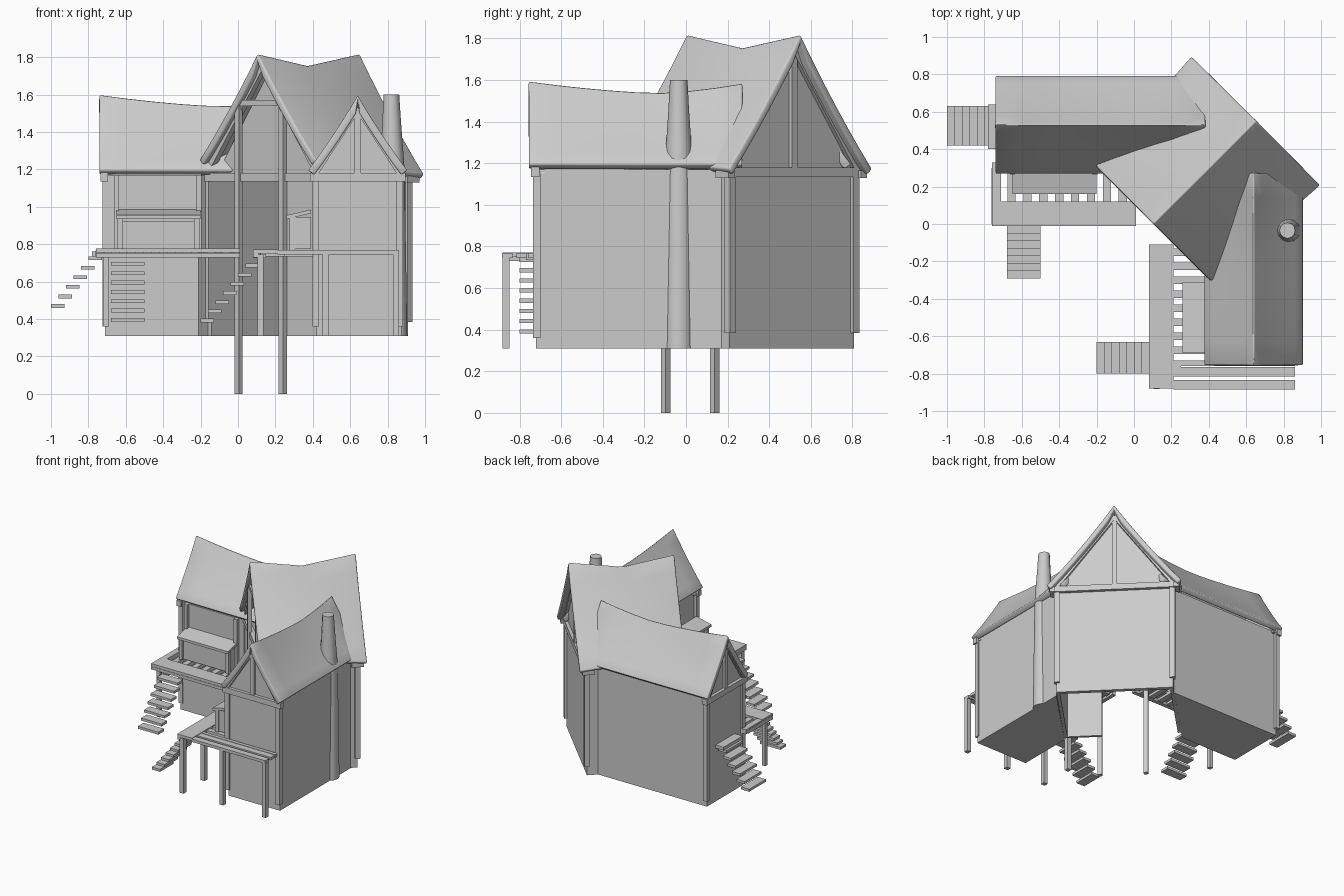
import bpy, bmesh, math
from mathutils import Matrix, Vector

if "Cube" in bpy.data.objects:
    bpy.data.objects.remove(bpy.data.objects["Cube"])

# Local frames: +x runs along each ridge towards the back of the house
WORLD = Matrix.Identity(4)
LEFT = Matrix.Translation((0, .53, 0))
RIGHT = Matrix.Translation((.64, 0, 0)) @ Matrix.Rotation(math.pi / 2, 4, 'Z')
MAIN = Matrix.Translation((.05, -.05, 0)) @ Matrix.Rotation(math.pi / 4, 4, 'Z')


def finish(name, bm, frame=WORLD):
    bmesh.ops.recalc_face_normals(bm, faces=bm.faces)
    me = bpy.data.meshes.new(name)
    bm.to_mesh(me)
    bm.free()
    ob = bpy.data.objects.new(name, me)
    ob.matrix_world = frame
    bpy.context.collection.objects.link(ob)
    return ob


def smooth(ob, deg):
    bpy.ops.object.select_all(action='DESELECT')
    ob.select_set(True)
    bpy.context.view_layer.objects.active = ob
    bpy.ops.object.shade_smooth_by_angle(angle=math.radians(deg))


def box(name, x0, x1, y0, y1, z0, z1, frame=WORLD):
    bm = bmesh.new()
    m = Matrix.LocRotScale(((x0 + x1) / 2, (y0 + y1) / 2, (z0 + z1) / 2), None,
                           (x1 - x0, y1 - y0, z1 - z0))
    bmesh.ops.create_cube(bm, size=1, matrix=m)
    return finish(name, bm, frame)


def prism(name, pts, offset, frame=WORLD):
    bm = bmesh.new()
    f = bm.faces.new([bm.verts.new(p) for p in pts])
    new = bmesh.ops.extrude_face_region(bm, geom=[f])['geom']
    bmesh.ops.translate(bm, vec=offset, verts=[v for v in new if isinstance(v, bmesh.types.BMVert)])
    return finish(name, bm, frame)


def beam(name, a, b, w, frame):
    a, b = Vector(a), Vector(b)
    bm = bmesh.new()
    m = Matrix.Translation((a + b) / 2) @ (b - a).to_track_quat('Z', 'X').to_matrix().to_4x4() \
        @ Matrix.Diagonal((w, w, (b - a).length, 1))
    bmesh.ops.create_cube(bm, size=1, matrix=m)
    return finish(name, bm, frame)


def roof(name, sections, frame, n=6):
    # each section: distance along ridge, ridge height, half width, eave height
    bm = bmesh.new()
    rows = []
    for u, rz, hw, ez in sections:
        row = []
        for i in range(-n, n + 1):
            f = abs(i) / n
            row.append(bm.verts.new((u, hw * i / n, rz - (rz - ez) * (1.12 * f - .12 * f * f))))
        rows.append(row)
    for r, s in zip(rows, rows[1:]):
        for i in range(2 * n):
            bm.faces.new((r[i], s[i], s[i + 1], r[i + 1]))
    ob = finish(name, bm, frame)
    if ob.data.polygons[0].normal.z < 0:
        ob.data.flip_normals()
    sol = ob.modifiers.new("Thickness", 'SOLIDIFY')
    sol.thickness, sol.offset = .04, -1
    bev = ob.modifiers.new("Soft edges", 'BEVEL')
    bev.width, bev.segments, bev.limit_method = .012, 2, 'ANGLE'
    bev.angle_limit = math.radians(50)
    smooth(ob, 50)


def sagging(u0, um, u1, z0, zm, z1, hw, ez):
    out = []
    for i in range(9):
        t = i / 8
        u = u0 + (u1 - u0) * t
        k = (u - um) / ((u0 if u < um else u1) - um)
        out.append((u, zm + ((z0 if u < um else z1) - zm) * abs(k) ** 1.5, hw, ez))
    return out


def gable(name, u, hw, top, tie, frame, king=True):
    # timber triangle: tie beam, rafters, king post
    box(name + "_tie_beam", u - .02, u + .02, -hw - .02, hw + .02, tie - .045, tie, frame)
    for s in (-1, 1):
        beam(name + "_rafter", (u, s * hw, tie - .01), (u, 0, top), .035, frame)
    if king:
        box(name + "_king_post", u - .015, u + .015, -.018, .018, tie, top, frame)


# Roofs
roof("left_roof", sagging(-.74, -.08, .38, 1.60, 1.54, 1.585, .263, 1.195), LEFT)
roof("right_roof", sagging(-.755, -.13, .27, 1.595, 1.54, 1.585, .265, 1.195), RIGHT)
roof("main_roof", [(.075, 1.82, .44, 1.25), (.455, 1.757, .465, 1.2), (.85, 1.82, .49, 1.172)], MAIN)

# Wing walls, cut diagonally where they meet the main house
prism("left_wing_walls", [(-.71, .29, .31), (-.21, .29, .31), (.25, .75, .31), (-.71, .75, .31)], (0, 0, .86))
prism("right_wing_walls", [(.42, -.72, .31), (.875, -.72, .31), (.875, .17, .31), (.42, -.28, .31)], (0, 0, .86))
for nm, fr, u in (("left_wing", LEFT, -.71), ("right_wing", RIGHT, -.72)):
    prism(nm + "_gable", [(u, -.24, 1.15), (u, .24, 1.15), (u, 0, 1.525)], (.04, 0, 0), fr)
    gable(nm, u - .005, .235, 1.53, 1.18, fr)
    for s in (-1, 1):
        box(nm + "_corner_post", u - .015, u + .02, s * .225 - .018, s * .225 + .018, .36, 1.16, fr)

# Main house: open towards the front, floorless passage
box("main_back_wall", .76, .79, -.424, .424, .31, 1.16, MAIN)
prism("main_back_gable", [(.76, -.43, 1.15), (.76, .43, 1.15), (.76, 0, 1.745)], (.03, 0, 0), MAIN)
for s in (-1, 1):
    box("main_side_wall", .128, .78, s * .412 - .012, s * .412 + .012, .31, 1.17, MAIN)
    for u in (.128, .79):
        box("main_corner_post", u - .02, u + .02, s * .42 - .02, s * .42 + .02, .385, 1.16, MAIN)
    # eave brackets
    box("eave_bracket", .74, .83, s * .45 - .02, s * .45 + .02, 1.13, 1.165, MAIN)
    # tall porch posts
    box("porch_post", .085, .115, s * .167 - .017, s * .167 + .017, 0, 1.56, MAIN)
gable("main_back", .795, .43, 1.75, 1.18, MAIN)
gable("main_front", .12, .43, 1.75, 1.18, MAIN, king=False)
box("porch_collar_beam", .09, .13, -.17, .17, 1.54, 1.57, MAIN)
box("front_wall_panel", .12, .14, -.42, -.15, .31, 1.16, MAIN)
prism("main_front_gable", [(.17, -.41, 1.16), (.17, .41, 1.16), (.17, 0, 1.73)], (.03, 0, 0), MAIN)

# Chimney: one tapering column
bm = bmesh.new()
rings = []
for z, r in ((.31, .07), (1.2, .066), (1.3, .06), (1.45, .05), (1.6, .042)):
    x = .835 - .015 * (z - .31) / 1.29
    rings.append([bm.verts.new((x + r * math.cos(a * math.pi / 6), -.035 + r * math.sin(a * math.pi / 6), z))
                  for a in range(12)])
for p, q in zip(rings, rings[1:]):
    for i in range(12):
        bm.faces.new((p[i], p[(i + 1) % 12], q[(i + 1) % 12], q[i]))
bm.faces.new(rings[0])
bm.faces.new(rings[-1])
smooth(finish("chimney", bm), 40)

# Left deck
box("left_deck_plank", -.76, .01, -.01, .12, .755, .777)
box("left_deck_rim", -.76, .01, -.01, .02, .73, .753)
for i in range(9):
    x = -.74 + i * .085
    box("left_deck_joist", x - .022, x + .022, .0, .3, .735, .765)
box("left_deck_end", -.76, -.712, .12, .33, .74, .775)
box("left_deck_side", -.78, -.71, .40, .64, .735, .76)
box("left_deck_post", -.72, -.69, .0, .03, .36, .735)

# Right deck, wrapping around the front gable
box("right_deck_plank", .08, .21, -.88, -.11, .75, .772)
box("right_deck_rim", .08, .11, -.88, -.11, .73, .75)
for i in range(9):
    y = -.15 - i * .075
    box("right_deck_joist", .12, .42 if y > -.7 else .25, y - .02, y + .02, .735, .765)
for y in (-.86, -.79, -.745):
    w = .025 if y < -.75 else .014
    box("front_deck_plank", .21, .86, y - w, y + w, .745, .768)
for x, y in ((.12, -.865), (.47, -.865), (.845, -.865), (.12, -.6)):
    box("right_deck_post", x - .017, x + .017, y - .017, y + .017, .31, .745)


# Booths with sloping lids on the decks: profile runs outwards from the wall
def booth(name, u0, u1, frame):
    prism(name + "_lid", [(u0, .0, .985), (u0, .13, .955), (u0, .13, .935), (u0, .0, .965)],
          (u1 - u0, 0, 0), frame)
    box(name + "_front", u0 + .03, u1 - .03, .08, .1, .775, .925, frame)
    for u in (u0 + .02, u1 - .02):
        box(name + "_post", u - .014, u + .014, .085, .115, .77, .945, frame)
        box(name + "_side", u - .006, u + .006, 0, .1, .775, .945, frame)


booth("left_booth", .2, .65, Matrix.Translation((0, .29, 0)) @ Matrix.Rotation(math.pi, 4, 'Z'))
booth("right_booth", -.69, -.31, Matrix.Translation((.42, 0, 0)) @ Matrix.Rotation(math.pi / 2, 4, 'Z')
      @ Matrix.Translation((0, .03, 0)))
for x in (-.65, -.21):
    box("left_balcony_post", x - .014, x + .014, .265, .293, .775, 1.17)


# Stairs of floating treads: first tread centre and direction of descent
def stairs(name, x, y, z, dx, dy, dz, n, width):
    for i in range(n):
        cx, cy, cz = x + dx * i, y + dy * i, z - dz * i
        hx, hy = (.036, width / 2) if dx else (width / 2, .036)
        box(name + "_tread", cx - hx, cx + hx, cy - hy, cy + hy, cz - .01, cz + .01)


stairs("left_end_stair", -.763, .525, .725, -.04, 0, .051, 6, .21)
stairs("left_front_stair", -.59, -.015, .695, 0, -.04, .05, 7, .18)
stairs("right_deck_stair", .115, -.715, .735, -.04, 0, .049, 8, .17)
